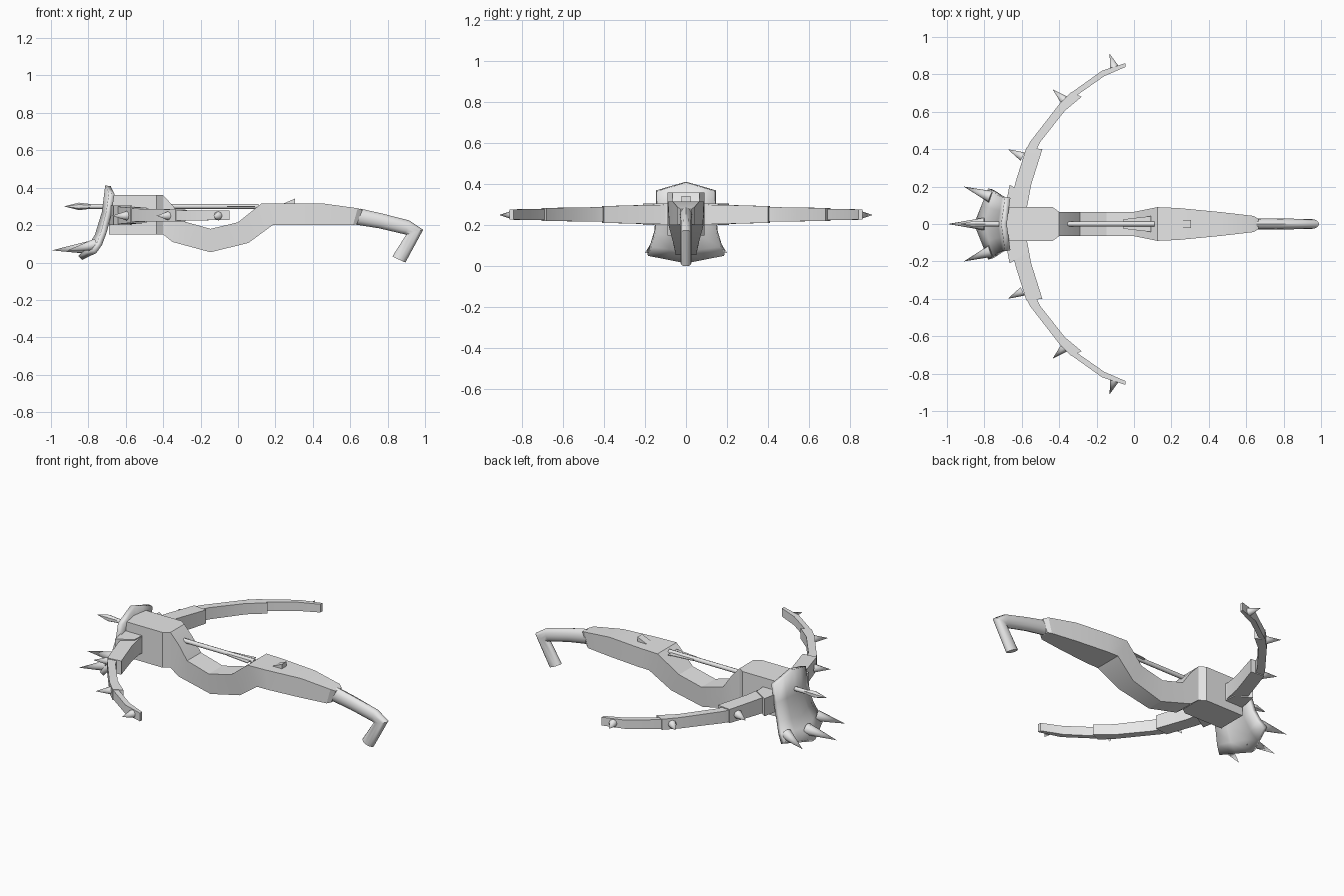
import bpy, bmesh
from math import cos, sin, pi, radians
from mathutils import Vector

cube = bpy.data.objects.get("Cube")
if cube:
    bpy.data.objects.remove(cube, do_unlink=True)

grey = bpy.data.materials.new("plain grey")
grey.use_nodes = True
grey.diffuse_color = (0.8, 0.8, 0.8, 1)
grey.node_tree.nodes["Principled BSDF"].inputs["Base Color"].default_value = (0.8, 0.8, 0.8, 1)


def finish(name, bm, smooth=False):
    bmesh.ops.recalc_face_normals(bm, faces=bm.faces)
    mesh = bpy.data.meshes.new(name)
    bm.to_mesh(mesh)
    bm.free()
    mesh.materials.append(grey)
    obj = bpy.data.objects.new(name, mesh)
    bpy.context.collection.objects.link(obj)
    if smooth:
        bpy.ops.object.select_all(action='DESELECT')
        obj.select_set(True)
        bpy.context.view_layer.objects.active = obj
        bpy.ops.object.shade_smooth_by_angle(angle=radians(smooth))
    return obj


def loft(name, rings, smooth=False):
    """Skin matching rings of points and cap both ends."""
    bm = bmesh.new()
    loops = [[bm.verts.new(p) for p in ring] for ring in rings]
    n = len(loops[0])
    for a, b in zip(loops, loops[1:]):
        for i in range(n):
            j = (i + 1) % n
            bm.faces.new((a[i], a[j], b[j], b[i]))
    bm.faces.new(loops[0])
    bm.faces.new(loops[-1])
    return finish(name, bm, smooth)


def cone(name, base, tip, r, sides=8, r2=0.0):
    base, tip = Vector(base), Vector(tip)
    axis = tip - base
    bm = bmesh.new()
    bmesh.ops.create_cone(bm, cap_ends=True, segments=sides, radius1=r, radius2=r2,
                          depth=axis.length)
    turn = axis.to_track_quat('Z', 'Y').to_matrix().to_4x4()
    bmesh.ops.transform(bm, matrix=turn, verts=bm.verts)
    bmesh.ops.translate(bm, vec=(base + tip) / 2, verts=bm.verts)
    return finish(name, bm, 50)


def slab(stations, side=1):
    """Rings from outer xy, inner xy, bottom and top height."""
    return [[(ox, oy * side, lo), (ix, iy * side, lo), (ix, iy * side, hi), (ox, oy * side, hi)]
            for ox, oy, ix, iy, lo, hi in stations]


# Stock: top x, top z, bottom x, bottom z, top half width, bottom half width
stock = [
    (-0.40, 0.36, -0.40, 0.15, 0.065, 0.065),
    (-0.345, 0.30, -0.35, 0.11, 0.065, 0.062),
    (-0.29, 0.22, -0.25, 0.083, 0.065, 0.056),
    (-0.147, 0.18, -0.147, 0.055, 0.065, 0.05),
    (0.0, 0.215, 0.056, 0.105, 0.065, 0.06),
    (0.125, 0.315, 0.185, 0.20, 0.09, 0.085),
    (0.24, 0.315, 0.26, 0.20, 0.085, 0.083),
    (0.46, 0.315, 0.46, 0.20, 0.064, 0.064),
    (0.64, 0.29, 0.615, 0.20, 0.043, 0.043),
    (0.665, 0.28, 0.635, 0.205, 0.028, 0.028),
]
loft("stock", [[(tx, -tw, tz), (tx, tw, tz), (bx, bw, bz), (bx, -bw, bz)]
               for tx, tz, bx, bz, tw, bw in stock], 25)

# Head block with a chamfered rear
loft("head_block", [[(x, -w, lo), (x, w, lo), (x, w, hi), (x, -w, hi)]
                    for x, w, lo, hi in ((-0.69, 0.09, 0.15, 0.36),
                                         (-0.435, 0.09, 0.15, 0.36),
                                         (-0.40, 0.065, 0.15, 0.36))])

# Bent round handle
handle = [
    (0.655, 0.288, 0.628, 0.203, 0.03),
    (0.77, 0.262, 0.755, 0.183, 0.03),
    (0.915, 0.225, 0.895, 0.15, 0.027),
    (0.99, 0.175, 0.90, 0.15, 0.027),
    (0.895, 0.0, 0.825, 0.032, 0.027),
]
rings = []
for tx, tz, bx, bz, w in handle:
    top, bottom = Vector((tx, 0, tz)), Vector((bx, 0, bz))
    mid, half = (top + bottom) / 2, (top - bottom) / 2
    rings.append([mid + half * cos(k * pi / 6) + Vector((0, w * sin(k * pi / 6), 0))
                  for k in range(12)])
loft("handle", rings, 40)

# Bow limbs in three overlapping steps, mounts and spikes, mirrored
mount = [(-0.69, 0.08, -0.57, 0.08, 0.20, 0.305), (-0.665, 0.21, -0.575, 0.155, 0.20, 0.305)]
inner = [(-0.665, 0.10, -0.57, 0.10, 0.205, 0.30), (-0.63, 0.235, -0.55, 0.21, 0.207, 0.298),
         (-0.575, 0.41, -0.49, 0.40, 0.212, 0.293)]
middle = [(-0.575, 0.40, -0.52, 0.40, 0.217, 0.288), (-0.555, 0.44, -0.50, 0.44, 0.218, 0.288),
          (-0.40, 0.64, -0.37, 0.605, 0.22, 0.285), (-0.335, 0.705, -0.28, 0.68, 0.22, 0.283)]
outer = [(-0.345, 0.695, -0.31, 0.685, 0.225, 0.28), (-0.17, 0.82, -0.16, 0.79, 0.226, 0.278),
         (-0.045, 0.86, -0.045, 0.84, 0.228, 0.277)]
spikes = [(-0.595, 0.36, -0.675, 0.40), (-0.37, 0.66, -0.435, 0.72), (-0.105, 0.835, -0.13, 0.91)]
for side, word in ((1, "left"), (-1, "right")):
    loft(word + "_limb_mount", slab(mount, side))
    loft(word + "_limb_inner", slab(inner, side), 25)
    loft(word + "_limb_middle", slab(middle, side), 25)
    loft(word + "_limb_outer", slab(outer, side), 25)
    for bx, by, tx, ty in spikes:
        cone(word + "_limb_spike", (bx, by * side, 0.25), (tx, ty * side, 0.25), 0.025)
    cone(word + "_shield_spike", (-0.765, 0.145 * side, 0.095), (-0.91, 0.20 * side, 0.065), 0.032)
cone("centre_shield_spike", (-0.80, 0, 0.08), (-0.995, 0, 0.065), 0.034)

# Curved shield: edge x, edge z, centre x, centre z, half width
shield = [
    (-0.69, 0.37, -0.71, 0.412, 0.145),
    (-0.705, 0.27, -0.728, 0.27, 0.145),
    (-0.73, 0.17, -0.765, 0.15, 0.155),
    (-0.752, 0.11, -0.80, 0.09, 0.173),
    (-0.78, 0.07, -0.855, 0.035, 0.19),
]
bm = bmesh.new()
rows = []
for ex, ez, cx, cz, w in shield:
    rows.append([bm.verts.new(((ex * abs(t) + cx * (1 - abs(t))), w * t,
                               ez * abs(t) + cz * (1 - abs(t)))) for t in (-1, -0.5, 0, 0.5, 1)])
for a, b in zip(rows, rows[1:]):
    for i in range(4):
        bm.faces.new((a[i], a[i + 1], b[i + 1], b[i]))
plate = finish("shield", bm, 25)
facing = plate.data.polygons[0].normal.x
thick = plate.modifiers.new("thickness", 'SOLIDIFY')
thick.thickness = 0.03
thick.offset = -1 if facing < 0 else 1

# Bolt with arrowhead and flat fletching
cone("bolt_shaft", (-0.80, 0, 0.30), (0.11, 0, 0.30), 0.013, 8, 0.013)
cone("bolt_head_front", (-0.85, 0, 0.30), (-0.93, 0, 0.30), 0.02, 6)
cone("bolt_head_rear", (-0.85, 0, 0.30), (-0.75, 0, 0.30), 0.02, 6, 0.008)
loft("bolt_fletching", slab([(-0.06, 0.025, -0.06, -0.025, 0.298, 0.302),
                             (0.09, 0.042, 0.09, -0.042, 0.298, 0.302)]))

# Rear sight wedge
loft("rear_sight", [[(0.235, y, 0.312), (0.305, y, 0.312), (0.305, y, 0.342)]
                    for y in (-0.022, 0.022)])
